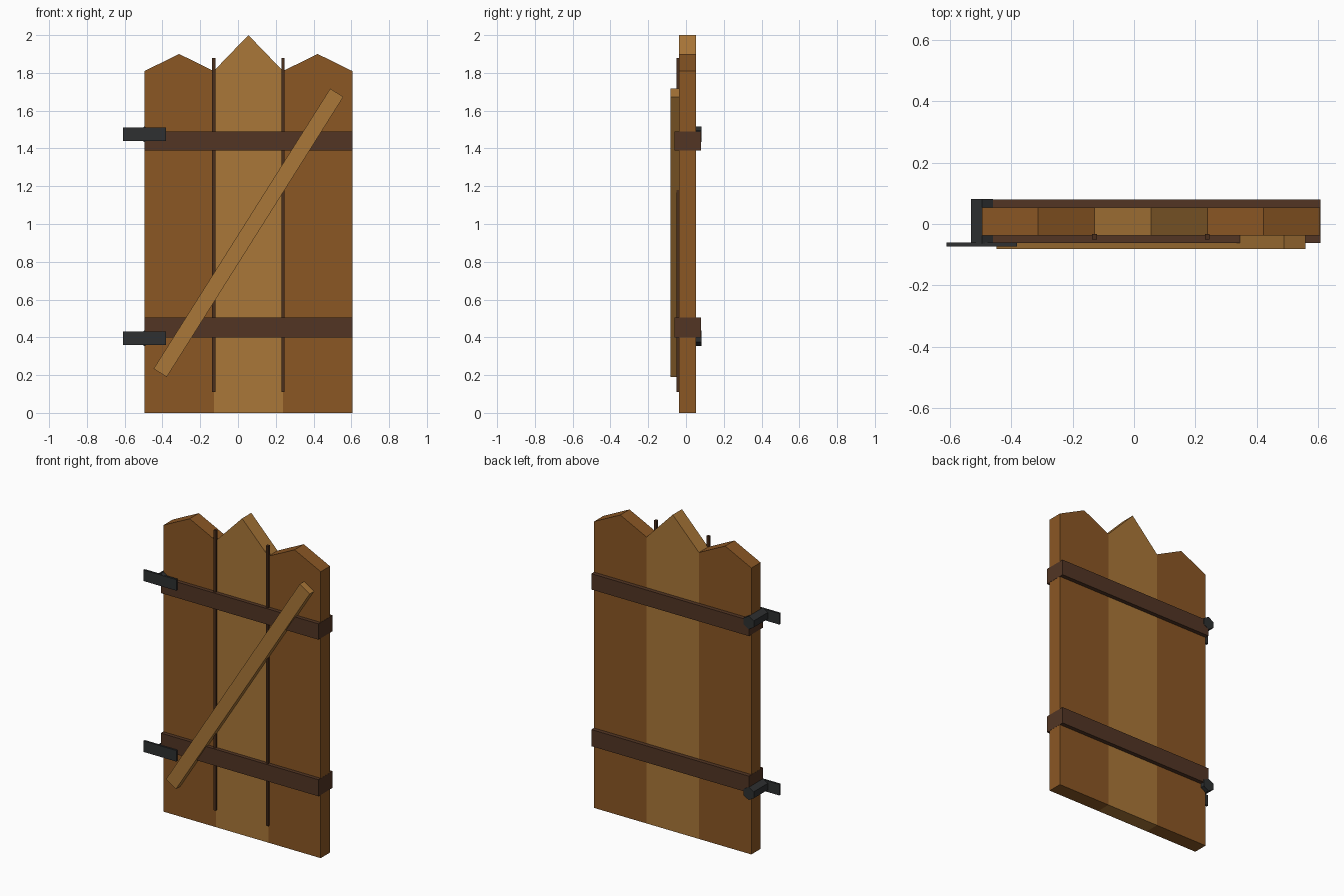
import bpy
import bmesh
import math
from mathutils import Matrix, Vector

cube = bpy.data.objects.get("Cube")
if cube:
    bpy.data.objects.remove(cube, do_unlink=True)


def material(name, rgb):
    linear = [((c / 255 + 0.055) / 1.055) ** 2.4 for c in rgb]
    mat = bpy.data.materials.new(name)
    mat.use_nodes = True
    mat.diffuse_color = (*linear, 1)
    mat.node_tree.nodes["Principled BSDF"].inputs["Base Color"].default_value = (*linear, 1)
    return mat


brown = material("brown wood", (139, 87, 36))
light = material("light wood", (170, 119, 56))
dark = material("dark wood", (82, 53, 36))
seam = material("seam wood", (74, 46, 28))
iron = material("black iron", (46, 48, 49))


def extrude_profile(name, points, y0, y1, mat):
    """Solid from an x-z outline, running from y0 to y1."""
    bm = bmesh.new()
    face = bm.faces.new([bm.verts.new((x, y0, z)) for x, z in points])
    extruded = bmesh.ops.extrude_face_region(bm, geom=[face])["geom"]
    verts = [v for v in extruded if isinstance(v, bmesh.types.BMVert)]
    bmesh.ops.translate(bm, verts=verts, vec=(0, y1 - y0, 0))
    bmesh.ops.recalc_face_normals(bm, faces=bm.faces)
    mesh = bpy.data.meshes.new(name)
    bm.to_mesh(mesh)
    bm.free()
    mesh.materials.append(mat)
    obj = bpy.data.objects.new(name, mesh)
    bpy.context.collection.objects.link(obj)
    return obj


def box(name, x0, x1, y0, y1, z0, z1, mat):
    return extrude_profile(name, [(x0, z0), (x1, z0), (x1, z1), (x0, z1)], y0, y1, mat)


LEFT, RIGHT = -0.495, 0.605
WIDTH = (RIGHT - LEFT) / 3
FRONT, BACK = -0.038, 0.054

# Three pointed planks
for i, (name, peak, mat) in enumerate((("right_plank", 1.9, brown),
                                       ("middle_plank", 2.0, light),
                                       ("left_plank", 1.9, brown))):
    x0 = LEFT + i * WIDTH
    x1 = x0 + WIDTH
    extrude_profile(name, [(x0, 0), (x1, 0), (x1, 1.81), ((x0 + x1) / 2, peak), (x0, 1.81)],
                    FRONT, BACK, mat)

# Thin strips over the plank joints
for side, x in (("right", LEFT + WIDTH), ("left", RIGHT - WIDTH)):
    box(side + "_seam_strip", x - 0.008, x + 0.008, -0.05, FRONT + 0.005, 0.11, 1.88, seam)

# Cross battens and their hinges
for level, z0, z1, hinge_z in (("upper", 1.39, 1.49, 1.475), ("lower", 0.4, 0.505, 0.395)):
    box(level + "_batten", LEFT - 0.001, RIGHT + 0.001, -0.062, 0.08, z0, z1, dark)
    hexagon = [(LEFT + 0.041 * math.sin(math.radians(a)),
                hinge_z + 0.041 * math.cos(math.radians(a))) for a in range(0, 360, 60)]
    extrude_profile(level + "_hinge_pin", hexagon, -0.063, 0.081, iron)
    box(level + "_hinge_plate", -0.61, -0.38, -0.073, -0.06, hinge_z - 0.035, hinge_z + 0.035, iron)

# Diagonal brace
start, end = Vector((-0.412, 0.212)), Vector((0.523, 1.695))
along = (end - start).normalized()
across = Vector((along.y, -along.x)) * 0.041
extrude_profile("diagonal_brace", [start - across, start + across, end + across, end - across],
                -0.081, FRONT + 0.002, light)
